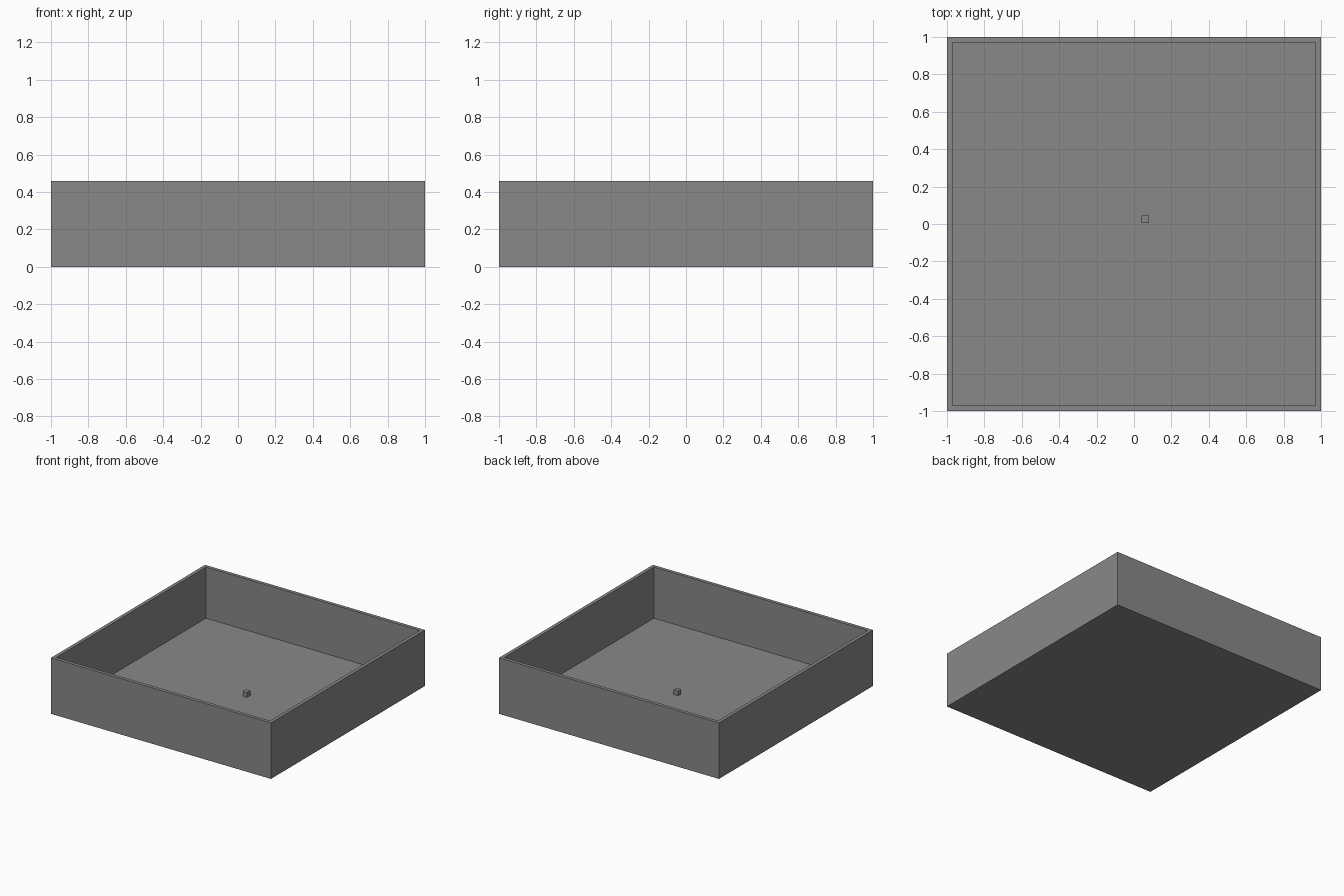
import bpy
import bmesh
from mathutils import Matrix, Vector

default_cube = bpy.data.objects.get("Cube")
if default_cube:
    bpy.data.objects.remove(default_cube, do_unlink=True)

HALF = 1.0
HEIGHT = 0.46
WALL = 0.04

# Single flat colour
GREY = (0.25, 0.25, 0.25, 1.0)
grey = bpy.data.materials.new("mid_grey")
grey.use_nodes = True
grey.diffuse_color = GREY
grey.node_tree.nodes["Principled BSDF"].inputs["Base Color"].default_value = GREY


def box(bm, centre, size):
    """Add an axis-aligned box to the mesh."""
    matrix = Matrix.Translation(Vector(centre)) @ Matrix.Diagonal((*size, 1.0))
    return bmesh.ops.create_cube(bm, size=1.0, matrix=matrix)


def finish(bm, name):
    """Turn the mesh into a named, coloured object."""
    mesh = bpy.data.meshes.new(name)
    bm.to_mesh(mesh)
    bm.free()
    mesh.materials.append(grey)
    obj = bpy.data.objects.new(name, mesh)
    bpy.context.collection.objects.link(obj)
    return obj


# Open tray: inset the top of a block, then sink the inset face to the floor
bm = bmesh.new()
box(bm, (0, 0, HEIGHT / 2), (2 * HALF, 2 * HALF, HEIGHT))
top = max(bm.faces, key=lambda f: f.calc_center_median().z)
bmesh.ops.inset_region(bm, faces=[top], thickness=WALL)
floor = bmesh.ops.extrude_discrete_faces(bm, faces=[top])["faces"][0]
bmesh.ops.translate(bm, verts=floor.verts, vec=(0, 0, WALL - HEIGHT))
bmesh.ops.recalc_face_normals(bm, faces=bm.faces)
finish(bm, "tray")

# Small block resting on the tray floor, just off centre
bm = bmesh.new()
box(bm, (0.06, 0.025, WALL * 1.5), (WALL, WALL, WALL))
finish(bm, "small_block")
